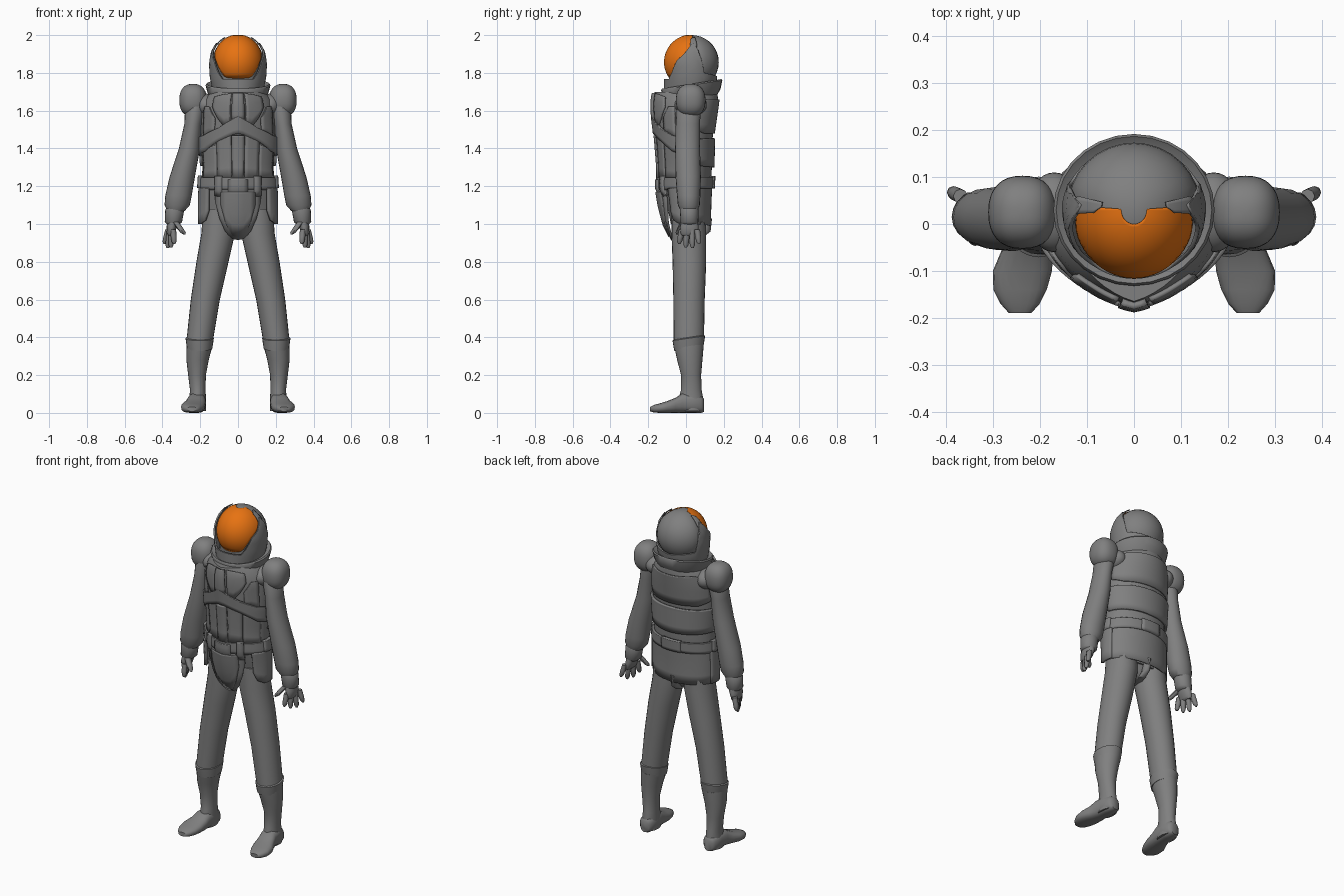
import bpy, bmesh, math
from mathutils import Vector


def material(name, color):
    mat = bpy.data.materials.new(name)
    mat.diffuse_color = color
    return mat


GREY = material("suit_grey", (.215, .215, .215, 1))
ORANGE = material("visor_orange", (.8, .17, .006, 1))


def finish(name, verts, faces, mirror=False, thick=0, mat=GREY, angle=35):
    me = bpy.data.meshes.new(name)
    me.from_pydata(verts, [], faces)
    me.materials.append(mat)
    ob = bpy.data.objects.new(name, me)
    bpy.context.collection.objects.link(ob)
    if mirror:
        m = ob.modifiers.new("Mirror", 'MIRROR')
        m.merge_threshold = 0.0005
    if thick:
        s = ob.modifiers.new("Solidify", 'SOLIDIFY')
        s.thickness, s.offset = thick, 1
    bpy.ops.object.select_all(action='DESELECT')
    ob.select_set(True)
    bpy.context.view_layer.objects.active = ob
    bpy.ops.object.shade_smooth_by_angle(angle=math.radians(angle))
    return ob


def spow(t, p):
    return math.copysign(abs(t) ** p, t)


def skin(k, n):
    faces = [(j*n+i, j*n+(i+1) % n, (j+1)*n+(i+1) % n, (j+1)*n+i) for j in range(k-1) for i in range(n)]
    return faces + [tuple(reversed(range(n))), tuple(range((k-1)*n, k*n))]


def tube(name, secs, n=20, v=(0, 1, 0), mirror=True, power=1.0, tilt=0.0):
    """Skin of oval rings (cx, cy, cz, rx, r2) with capped ends; v = second ring axis."""
    v, verts = Vector(v), []
    for cx, cy, cz, r1, r2 in secs:
        for i in range(n):
            a = math.tau * i / n
            p = Vector((cx + r1 * spow(math.cos(a), power), cy, cz)) + v * r2 * spow(math.sin(a), power)
            p.z += (p.y - cy) * tilt
            verts.append(p)
    ob = finish(name, verts, skin(len(secs), n), mirror, angle=50)
    bm = bmesh.new()
    bm.from_mesh(ob.data)
    bmesh.ops.recalc_face_normals(bm, faces=bm.faces)
    bm.to_mesh(ob.data)
    bm.free()
    return ob


def lerp_row(rows, t):
    for a, b in zip(rows, rows[1:]):
        if t <= b[0] + 1e-6:
            f = max(0, (t - a[0]) / (b[0] - a[0]))
            return [p + (q - p) * f for p, q in zip(a, b)]
    return rows[-1]


def table(rows):
    return lambda z: lerp_row(rows, z)[1:]


def body_point(size, deg, z, cy=0.0, keel=0.0, lift=0.0):
    """Point on an oval section whose front half is drawn to a keel."""
    rx, yf, yb = size
    s, c = math.sin(math.radians(deg)), math.cos(math.radians(deg))
    if c > 0:
        y = -(yf + lift) * (c * (1 - keel) + keel * (1 - abs(s)))
    else:
        y = -(yb + lift) * c
    return (0 if deg in (0, 180) else (rx + lift) * s, cy + y, z)


def plate(name, prof, rows, thick=0.01, cy=0.0, nz=6, mat=GREY, lift=0.0, keel=0.25):
    """Armour patch wrapped on a body profile; rows are (degrees from front, z low, z high)."""
    angs = []
    for a, b in zip(rows, rows[1:]):
        k = max(1, round((b[0] - a[0]) / 6))
        angs += [a[0] + (b[0] - a[0]) * i / k for i in range(k)]
    angs.append(rows[-1][0])
    verts, m = [], nz + 1
    for d in angs:
        _, lo, hi = lerp_row(rows, d)
        for j in range(m):
            z = lo + (hi - lo) * math.sin(j / nz * math.pi / 2)
            verts.append(body_point(prof(z), d, z, cy, keel, lift))
    faces = [(i*m+j, (i+1)*m+j, (i+1)*m+j+1, i*m+j+1) for i in range(len(angs)-1) for j in range(nz)]
    return finish(name, verts, faces, True, thick, mat)


def ball(name, loc, scale, mirror=False, power=1.0):
    bm = bmesh.new()
    bmesh.ops.create_uvsphere(bm, u_segments=32, v_segments=18, radius=1)
    verts = [[spow(c, power) * s + o for c, s, o in zip(v.co, scale, loc)] for v in bm.verts]
    faces = [[v.index for v in f.verts] for f in bm.faces]
    bm.free()
    return finish(name, verts, faces, mirror)


# Torso: (z, half width, front depth, back depth)
body_rows = [(1.0, .18, .08, .10), (1.1, .188, .10, .115), (1.19, .195, .145, .132), (1.3, .188, .145, .137),
             (1.45, .198, .157, .14), (1.6, .193, .175, .162), (1.66, .178, .174, .17), (1.70, .14, .165, .165)]
body = table(body_rows)
finish("torso", [body_point(r[1:], d, r[0], keel=.25) for r in body_rows for d in range(0, 360, 9)],
       skin(len(body_rows), 40))
tube("neck", [(0, .03, 1.62, .12, .11), (0, .03, 1.8, .12, .12)], mirror=False)
tube("pelvis", [(0, .01, .93, .03, .05), (0, .01, .97, .08, .075), (0, .01, 1.04, .16, .09)], mirror=False)

# Chest and belly panels
plate("chest_centre", body, [(0, 1.54, 1.69), (9, 1.54, 1.69)], .014)
plate("chest_panel", body, [(12, 1.53, 1.69), (22, 1.52, 1.685), (32, 1.56, 1.68), (44, 1.62, 1.67)], .010)
plate("chest_side", body, [(38, 1.49, 1.56), (52, 1.47, 1.62), (66, 1.45, 1.62)], .007)
plate("harness_band", body, [(0, 1.48, 1.57), (6, 1.475, 1.56), (30, 1.44, 1.51), (60, 1.385, 1.47), (95, 1.36, 1.45)], .015)
plate("belly_centre", body, [(0, 1.24, 1.47), (9, 1.24, 1.47)], .013)
plate("belly_panel", body, [(10, 1.24, 1.47), (34, 1.24, 1.44)], .009)
plate("belly_side", body, [(35, 1.24, 1.42), (70, 1.24, 1.38)], .006)

# Back panels
plate("back_yoke", body, [(105, 1.50, 1.62), (130, 1.48, 1.66), (180, 1.48, 1.66)], .008)
plate("back_band", body, [(95, 1.31, 1.45), (180, 1.30, 1.455)], .014)

# Belt and fittings
plate("belt", body, [(0, 1.18, 1.245), (180, 1.19, 1.25)], .014)
plate("belt_buckle", body, [(0, 1.155, 1.235), (14, 1.155, 1.235)], .020)
plate("belt_clip", body, [(24, 1.155, 1.255), (36, 1.155, 1.255)], .024)
plate("belt_pouch", body, [(74, 1.19, 1.255), (104, 1.19, 1.255)], .022)
plate("belt_back_box", body, [(162, 1.19, 1.255), (180, 1.19, 1.255)], .021)

# Skirt, hip flaps and groin guard
skirt = table([(.95, .198, .10, .125), (1.1, .197, .115, .127), (1.2, .195, .137, .132)])
plate("back_skirt", skirt, [(100, 1.0, 1.2), (140, .995, 1.2), (180, .99, 1.2)], .007, keel=0)
plate("hip_flap", skirt, [(50, 1.07, 1.19), (58, 1.02, 1.19), (75, 1.0, 1.19), (108, 1.0, 1.19)], .015, keel=0)
guard = table([(.92, .19, .07, .1), (1.0, .195, .11, .1), (1.1, .195, .135, .1), (1.19, .195, .15, .1)])
plate("groin_guard", guard, [(0, .92, 1.18), (9, .925, 1.18), (20, .965, 1.18), (29, 1.03, 1.18), (37, 1.12, 1.18)], .010)
plate("groin_inlay", guard, [(0, .935, 1.17), (8, .94, 1.17), (18, 1.0, 1.17), (26, 1.10, 1.17)], .008, lift=.008)
tube("rear_strap", [(0, .06, .93, .018, .03), (0, .10, .96, .018, .03), (0, .12, 1.03, .018, .018)], n=8, mirror=False)

# Helmet: the front half narrows so the visor sits inside its frame
HZ, HY, R = 1.8565, .03, .1435


def squeeze(y):
    return 1 - .10 * min(1, max(0, (.075 - y) / .05))


shell = ball("helmet", (0, HY, HZ), (R, R, R))
for v in shell.data.vertices:
    v.co.x *= squeeze(v.co.y)


def visor_profile(z):
    r = math.sqrt(max(0, .1455 ** 2 - (z - HZ) ** 2))
    return r, r, r


VT = visor_top = HZ + math.sqrt(.1455 ** 2 - .03 ** 2)
visor = plate("visor", visor_profile, [(0, 1.77, VT), (37, 1.77, VT), (60, 1.855, VT), (84, 1.905, VT), (94, 1.95, VT)],
              .001, cy=HY, nz=14, mat=ORANGE, keel=0)
for v in visor.data.vertices:
    v.co.x *= squeeze(v.co.y)

# Visor frame with jaw, and the tilted collar
jaw = table([(1.69, .12, .138, .11), (1.77, .14, .138, .125), (1.85, .145, .142, .137), (1.91, .135, .132, .13),
             (1.96, .106, .104, .1)])
plate("jaw_guard", jaw, [(0, 1.69, 1.768), (34, 1.69, 1.768), (44, 1.69, 1.80), (58, 1.70, 1.865), (74, 1.70, 1.90),
                         (88, 1.70, 1.945), (96, 1.70, 1.955), (104, 1.70, 1.92), (118, 1.70, 1.80), (180, 1.70, 1.78)],
      .009, cy=HY, nz=10, keel=0)
plate("visor_frame_top", visor_profile, [(86, 1.90, 1.975), (95, 1.92, 1.985), (104, 1.94, 1.985)], .005, cy=HY, keel=0)
tube("collar", [(0, .03, 1.655, .135, .13), (0, .03, 1.69, .160, .153), (0, .03, 1.735, .172, .162),
                (0, .03, 1.742, .166, .157), (0, .03, 1.73, .14, .135)], n=28, mirror=False, tilt=.16)

# Shoulders and arms
ball("shoulder_pad", (.238, .025, 1.655), (.073, .078, .087), True, power=.85)
ball("shoulder_bridge", (.17, .025, 1.63), (.06, .085, .06), True)
tube("arm", [(.20, .02, 1.68, .04, .05), (.225, .015, 1.62, .055, .064), (.238, .01, 1.53, .046, .064),
             (.257, .008, 1.4, .056, .066), (.295, .012, 1.25, .067, .067), (.315, .014, 1.15, .070, .062),
             (.322, .015, 1.10, .067, .058), (.328, .016, 1.07, .047, .045)])
tube("wrist_cuff", [(.333, .016, 1.09, .042, .045), (.335, .017, 1.075, .050, .049), (.342, .018, 1.01, .046, .047),
                    (.343, .018, .995, .03, .038)])

# Hands
tube("palm", [(.342, .018, 1.02, .032, .042), (.35, .018, .985, .028, .05), (.356, .018, .95, .020, .048),
              (.357, .018, .94, .012, .04)], n=14)


def finger(name, a, b, r):
    a, b = Vector(a), Vector(b)
    tube(name, [(*a.lerp(b, t), r * s, r * s) for t, s in ((0, 1), (.5, 1), (.85, .85), (1, .4))], n=8)


for i, tip in enumerate((.895, .875, .872, .895)):
    finger("finger", (.343 + .009 * i, -.022 + .027 * i, .97), (.338 + .017 * i, -.036 + .035 * i, tip), .0155)
finger("thumb", (.33, -.015, 1.01), (.284, -.045, .945), .017)

# Legs, boots and feet
tube("leg", [(.10, .015, 1.08, .085, .09), (.105, .015, .95, .089, .092), (.135, .018, .8, .085, .089),
             (.173, .016, .6, .077, .083), (.203, .015, .38, .070, .08)], n=24)
tube("boot_cuff", [(.203, .015, .34, .067, .077), (.203, .015, .38, .073, .084), (.203, .015, .395, .075, .086),
                   (.203, .015, .40, .068, .078)], n=24, tilt=.15)
tube("boot", [(.203, .015, .36, .069, .079), (.214, .02, .28, .059, .067), (.217, .027, .2, .047, .053),
              (.213, .028, .12, .041, .055), (.214, .026, .07, .045, .066), (.215, .026, .01, .045, .066)], n=24)
tube("foot", [(.214, .095, .04, .025, .035), (.214, .08, .045, .04, .045), (.216, .03, .052, .048, .052),
              (.220, -.02, .052, .050, .052), (.227, -.055, .040, .055, .040), (.238, -.10, .031, .063, .031),
              (.243, -.14, .025, .057, .025), (.243, -.17, .022, .042, .02), (.243, -.19, .02, .024, .012)],
     v=(0, 0, 1), power=.8)
